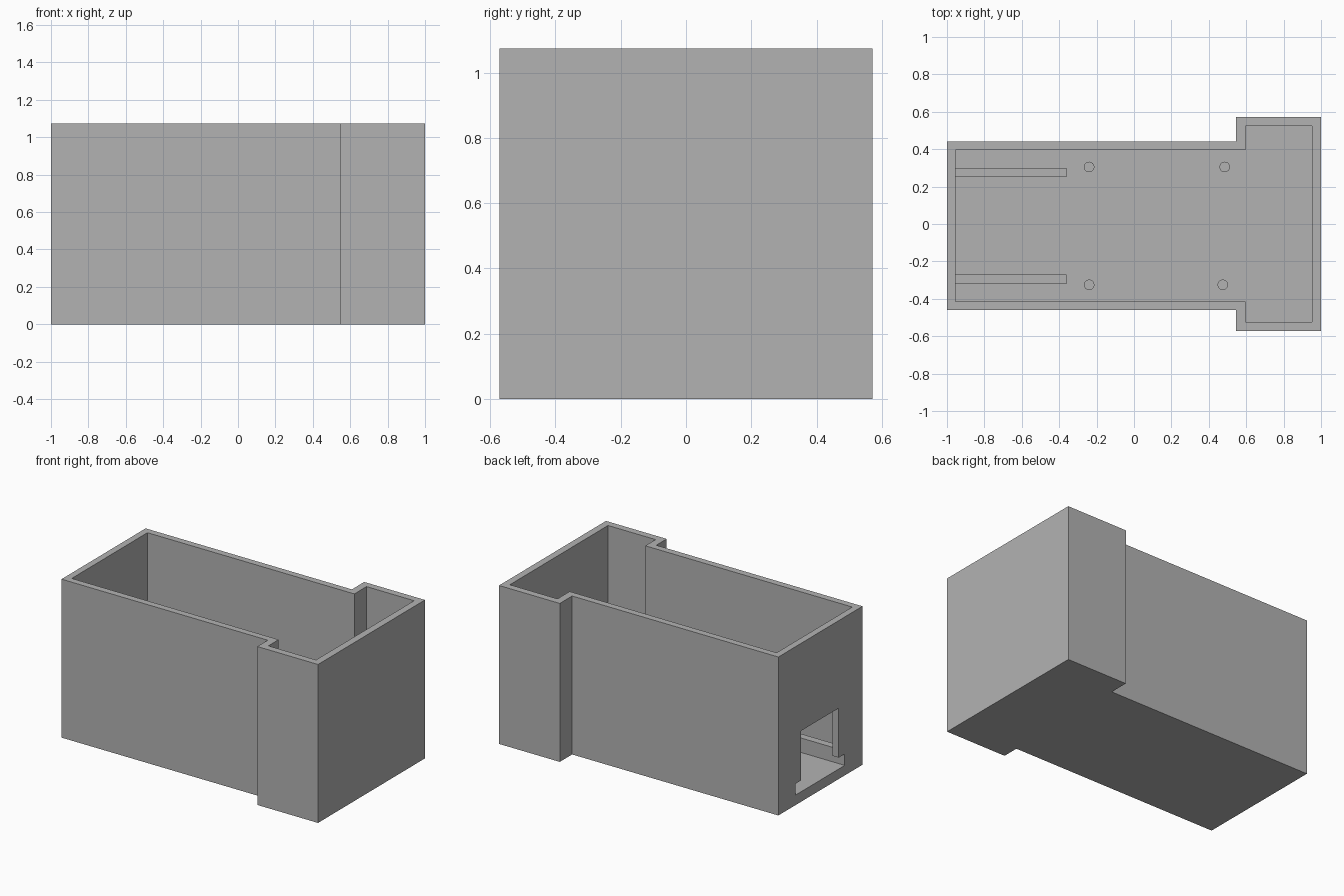
import bpy, bmesh, math

if "Cube" in bpy.data.objects:
    bpy.data.objects.remove(bpy.data.objects["Cube"])

HEIGHT, FLOOR = 1.073, 0.068

grey = bpy.data.materials.new("plain grey")
grey.diffuse_color = (0.45, 0.45, 0.45, 1)
grey.use_nodes = True
grey.node_tree.nodes["Principled BSDF"].inputs["Base Color"].default_value = grey.diffuse_color


def prism(name, outline, z0, z1):
    """Extrude a counter-clockwise xy outline from z0 to z1."""
    bm = bmesh.new()
    base = bm.faces.new([bm.verts.new((x, y, z0)) for x, y in outline])
    top = bmesh.ops.extrude_face_region(bm, geom=[base])["geom"]
    bmesh.ops.translate(bm, vec=(0, 0, z1 - z0),
                        verts=[v for v in top if isinstance(v, bmesh.types.BMVert)])
    bmesh.ops.recalc_face_normals(bm, faces=bm.faces)
    mesh = bpy.data.meshes.new(name)
    bm.to_mesh(mesh)
    bm.free()
    mesh.materials.append(grey)
    ob = bpy.data.objects.new(name, mesh)
    bpy.context.collection.objects.link(ob)
    return ob


def rect(x0, x1, y0, y1):
    return [(x0, y0), (x1, y0), (x1, y1), (x0, y1)]


def tee(x0, xm, x1, y0, y1, w0, w1):
    """Narrow body from x0 to xm, widened end from xm to x1."""
    return [(x0, y0), (xm, y0), (xm, w0), (x1, w0),
            (x1, w1), (xm, w1), (xm, y1), (x0, y1)]


def cut(target, cutter):
    mod = target.modifiers.new(cutter.name, "BOOLEAN")
    mod.operation, mod.solver, mod.object = "DIFFERENCE", "EXACT", cutter
    bpy.context.view_layer.objects.active = target
    bpy.ops.object.modifier_apply(modifier=mod.name)
    bpy.data.objects.remove(cutter)


# Open box with a widened end
box = prism("box_shell", tee(-1, 0.545, 1, -0.46, 0.44, -0.572, 0.572), 0, HEIGHT)
cut(box, prism("cavity", tee(-0.955, 0.595, 0.952, -0.415, 0.395, -0.525, 0.525),
               FLOOR, HEIGHT + 0.1))

# Stepped opening in the narrow end wall: wide slot below, taller window above
cut(box, prism("slot", rect(-1.1, -0.9, -0.27, 0.255), FLOOR, 0.145))
cut(box, prism("window", rect(-1.1, -0.9, -0.206, 0.196), 0.1, 0.48))

# Guide rails beside the opening
for side, y in (("front", -0.32), ("back", 0.25)):
    prism(side + "_rail", rect(-0.955, -0.36, y, y + 0.05), FLOOR, 0.166)

# Round mounting posts on the floor
for i, (x, y) in enumerate([(-0.24, 0.305), (0.485, 0.305), (-0.24, -0.325), (0.475, -0.325)]):
    ring = [(x + 0.028 * math.cos(a), y + 0.028 * math.sin(a))
            for a in (k * math.tau / 32 for k in range(32))]
    post = prism(f"mounting_post_{i + 1}", ring, FLOOR, 0.166)
    for p in post.data.polygons:
        p.use_smooth = abs(p.normal.z) < 0.5
    for e in post.data.edges:
        a, b = (post.data.vertices[v].co.z for v in e.vertices)
        e.use_edge_sharp = abs(a - b) < 1e-5
